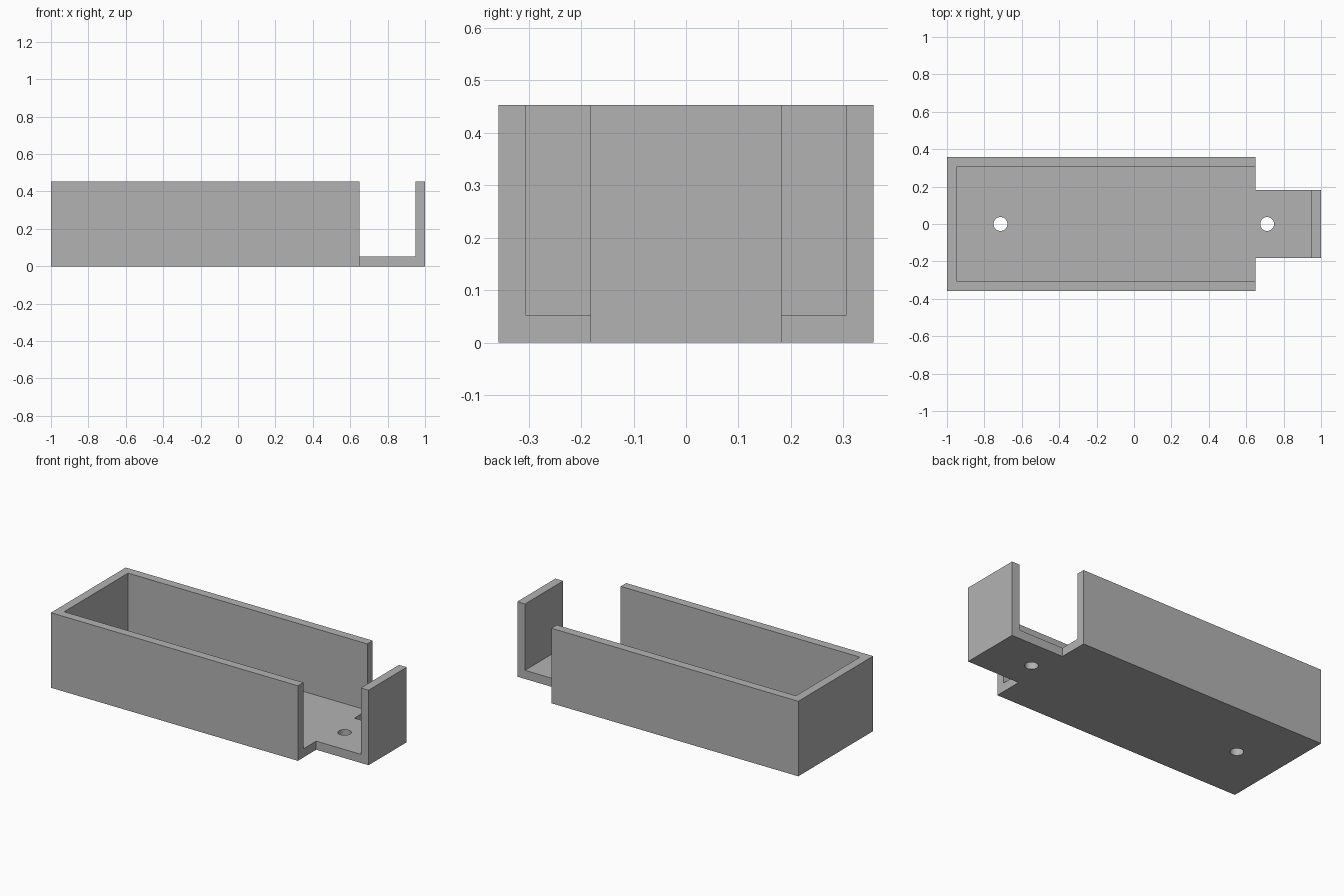
import bpy
import bmesh

cube = bpy.data.objects.get("Cube")
if cube:
    bpy.data.objects.remove(cube, do_unlink=True)

HEIGHT, WALL = 0.453, 0.052
HALF_WIDTH, HALF_TONGUE = 0.357, 0.182
SHOULDER = 0.65

# Plain grey material
grey = bpy.data.materials.new("plain_grey")
grey.use_nodes = True
color = (0.45, 0.45, 0.45, 1)
grey.diffuse_color = color
grey.node_tree.nodes["Principled BSDF"].inputs["Base Color"].default_value = color


def prism(name, outline, bottom, top):
    """Extrude a flat outline upward into a solid."""
    bm = bmesh.new()
    face = bm.faces.new([bm.verts.new((x, y, bottom)) for x, y in outline])
    result = bmesh.ops.extrude_face_region(bm, geom=[face])
    raised = [g for g in result["geom"] if isinstance(g, bmesh.types.BMVert)]
    bmesh.ops.translate(bm, vec=(0, 0, top - bottom), verts=raised)
    bmesh.ops.recalc_face_normals(bm, faces=bm.faces)
    mesh = bpy.data.meshes.new(name)
    bm.to_mesh(mesh)
    bm.free()
    mesh.materials.append(grey)
    obj = bpy.data.objects.new(name, mesh)
    bpy.context.collection.objects.link(obj)
    return obj


def cut(target, cutter):
    """Subtract a cutter, then remove it."""
    mod = target.modifiers.new("cut", "BOOLEAN")
    mod.operation, mod.solver, mod.object = "DIFFERENCE", "EXACT", cutter
    bpy.context.view_layer.objects.active = target
    bpy.ops.object.modifier_apply(modifier=mod.name)
    bpy.data.objects.remove(cutter, do_unlink=True)


# Body: wide block with a narrow tongue at one end
side = [(-1, HALF_WIDTH), (SHOULDER, HALF_WIDTH), (SHOULDER, HALF_TONGUE), (1, HALF_TONGUE)]
outline = side + [(x, -y) for x, y in reversed(side)]
tray = prism("open_tray", outline, 0, HEIGHT)

# Cavity runs past the shoulder, leaving the end plate and two open gaps
end, edge = 1 - WALL, HALF_WIDTH - WALL
cavity = [(-end, -edge), (end, -edge), (end, edge), (-end, edge)]
cut(tray, prism("cavity_cutter", cavity, WALL, 1))

# Screw holes through the floor
for x in (-0.714, 0.712):
    bpy.ops.mesh.primitive_cylinder_add(vertices=40, radius=0.037, depth=0.4, location=(x, 0, 0))
    cut(tray, bpy.context.object)

# Crisp walls, smooth hole surfaces
bpy.ops.object.select_all(action="DESELECT")
tray.select_set(True)
bpy.context.view_layer.objects.active = tray
bpy.ops.object.shade_smooth_by_angle()
